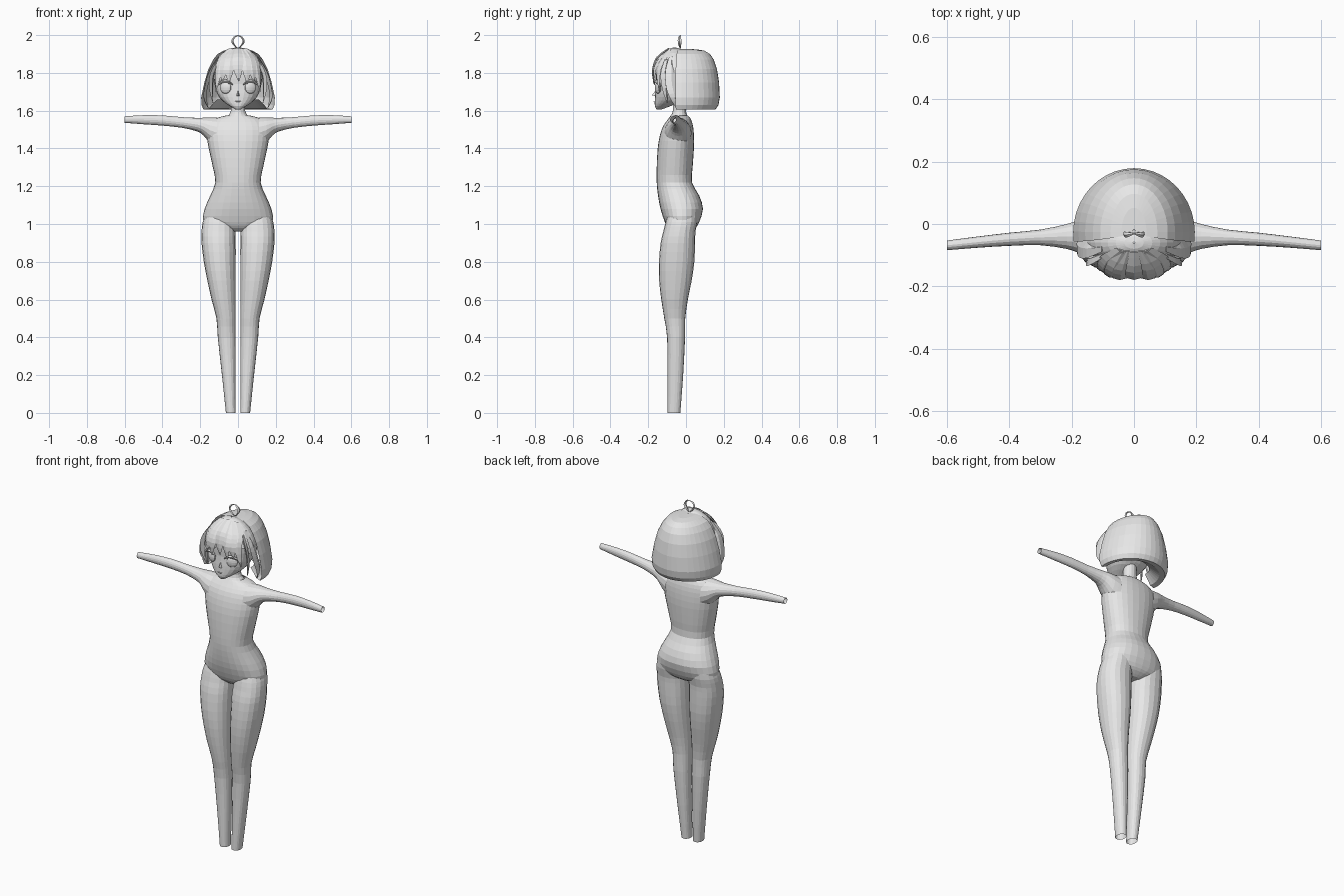
import bpy, bmesh, math
from mathutils import Vector

if "Cube" in bpy.data.objects:
    bpy.data.objects.remove(bpy.data.objects["Cube"])

grey = bpy.data.materials.new("plain_grey")
grey.diffuse_color = (0.8, 0.8, 0.8, 1)
grey.use_nodes = True
grey.node_tree.nodes["Principled BSDF"].inputs["Base Color"].default_value = grey.diffuse_color


def finish(name, bm, mirror=False):
    bmesh.ops.recalc_face_normals(bm, faces=bm.faces)
    me = bpy.data.meshes.new(name)
    bm.to_mesh(me)
    bm.free()
    me.materials.append(grey)
    ob = bpy.data.objects.new(name, me)
    bpy.context.collection.objects.link(ob)
    if mirror:
        ob.modifiers.new("mirror", 'MIRROR')
    return ob


def smooth_rows(rows, steps):
    """Catmull-Rom interpolation between rows of numbers."""
    out = []
    for i in range(len(rows) - 1):
        p0, p1 = rows[max(i - 1, 0)], rows[i]
        p2, p3 = rows[i + 1], rows[min(i + 2, len(rows) - 1)]
        for s in range(steps):
            t = s / steps
            out.append([0.5 * (2 * b + (c - a) * t + (2 * a - 5 * b + 4 * c - d) * t * t
                               + (3 * b - a - 3 * c + d) * t ** 3)
                        for a, b, c, d in zip(p0, p1, p2, p3)])
    out.append(list(rows[-1]))
    return out


def skin(bm, rings, closed=True):
    vs = [[bm.verts.new(p) for p in r] for r in rings]
    n = len(vs[0])
    for a, b in zip(vs, vs[1:]):
        for i in range(n if closed else n - 1):
            j = (i + 1) % n
            bm.faces.new((a[i], a[j], b[j], b[i]))
    return vs


def loft(name, rows, axis='z', n=20, power=2.0, caps=(), mirror=False, steps=2):
    """rows: position, then min and max of the two cross directions."""
    rings = []
    for p, a0, a1, b0, b1 in smooth_rows(rows, steps):
        ring = []
        for i in range(n):
            c, s = math.cos(2 * math.pi * i / n), math.sin(2 * math.pi * i / n)
            u = (a0 + a1) / 2 + (a1 - a0) / 2 * math.copysign(abs(c) ** (2 / power), c)
            v = (b0 + b1) / 2 + (b1 - b0) / 2 * math.copysign(abs(s) ** (2 / power), s)
            ring.append((u, v, p) if axis == 'z' else (p, u, v))
        rings.append(ring)
    bm = bmesh.new()
    vs = skin(bm, rings)
    for c in caps:
        bm.faces.new(vs[c])
    return finish(name, bm, mirror)


def strand(name, pts, widths, across, thick, mirror=False):
    """Tapered flat lock with a diamond section."""
    rows = smooth_rows([list(p) + [w] for p, w in zip(pts, widths)], 3)
    across = Vector(across).normalized()
    rings = []
    for i, r in enumerate(rows):
        p = Vector(r[:3])
        d = Vector(rows[min(i + 1, len(rows) - 1)][:3]) - Vector(rows[max(i - 1, 0)][:3])
        out = d.cross(across).normalized() * thick * min(1, r[3] / max(widths) + 0.1)
        side = across * r[3] / 2
        rings.append([p - side, p + out, p + side, p - out])
    bm = bmesh.new()
    vs = skin(bm, rings)
    bm.faces.new(vs[0])
    bm.faces.new(vs[-1])
    return finish(name, bm, mirror)


# torso with hips, waist, shoulders
torso = [(0.96, .05, -.07, .02), (0.98, .12, -.095, .05), (1.01, .183, -.112, .07),
         (1.08, .177, -.135, .09), (1.15, .147, -.148, .07), (1.22, .12, -.155, .032),
         (1.30, .133, -.155, .035), (1.40, .155, -.15, .042), (1.47, .165, -.138, .042),
         (1.52, .16, -.12, .037), (1.555, .13, -.095, .026), (1.575, .06, -.08, .01)]
loft("torso", [(z, -w, w, a, b) for z, w, a, b in torso], n=28, power=2.2, caps=(0,))

# legs, open at the ankles
loft("legs", [(0, .012, .064, -.097, -.03), (.2, .012, .085, -.097, -.015),
              (.4, .012, .107, -.1, -.005), (.5, .012, .114, -.115, -.004),
              (.6, .012, .14, -.131, .01), (.7, .012, .162, -.142, .03),
              (.8, .012, .181, -.143, .044), (.9, .012, .193, -.134, .048),
              (.96, .014, .193, -.12, .05), (1.01, .016, .187, -.108, .06),
              (1.06, .04, .17, -.09, .06)], n=20, power=2.2, mirror=True)

# arms, open at the wrists
loft("arms", [(.11, -.115, .03, 1.40, 1.565), (.15, -.105, .022, 1.43, 1.565),
              (.18, -.092, .012, 1.466, 1.563), (.215, -.08, 0, 1.49, 1.562),
              (.3, -.068, -.018, 1.51, 1.566), (.4, -.07, -.028, 1.521, 1.575),
              (.5, -.076, -.04, 1.528, 1.576), (.6, -.084, -.053, 1.536, 1.57)],
     axis='x', n=16, mirror=True)

# neck
loft("neck", [(1.555, -.07, .07, -.095, .02), (1.575, -.052, .052, -.08, .006),
              (1.6, -.038, .038, -.07, 0), (1.68, -.036, .036, -.07, 0)], n=16)

# head
head = [(1.606, .012, -.155, -.13), (1.625, .045, -.165, -.08), (1.655, .085, -.165, -.01),
        (1.69, .11, -.163, .03), (1.74, .124, -.158, .06), (1.8, .13, -.16, .07),
        (1.86, .115, -.145, .06), (1.9, .08, -.11, .03)]
loft("head", [(z, -w, w, a, b) for z, w, a, b in head], n=24, power=2.2, caps=(0, -1))

# nose
bm = bmesh.new()
tip = bm.verts.new((0, -.18, 1.682))
base = [bm.verts.new(p) for p in ((-.012, -.158, 1.675), (.012, -.158, 1.675), (0, -.156, 1.715))]
for i in range(3):
    bm.faces.new((base[i], base[(i + 1) % 3], tip))
finish("nose", bm)

# eyes: shallow discs under curved lashes
bm = bmesh.new()
bmesh.ops.create_uvsphere(bm, u_segments=16, v_segments=8, radius=1)
for v in bm.verts:
    x, y, z = v.co
    v.co = (.066 + x * .03, -.148 + y * .014 + x * .009, 1.722 + z * .032)
finish("eyes", bm, True)
strand("upper_lashes", [(.028, -.166, 1.738), (.06, -.169, 1.758), (.092, -.154, 1.75),
                        (.115, -.135, 1.728)], [.006, .016, .016, .006], (0, 0, 1), .006, True)
strand("eyebrows", [(.03, -.168, 1.79), (.065, -.164, 1.797), (.1, -.145, 1.785)],
       [.003, .009, .003], (0, 0, 1), .004, True)
strand("mouth", [(-.016, -.167, 1.65), (0, -.169, 1.648), (.016, -.167, 1.65)],
       [.002, .006, .002], (0, 0, 1), .003)

# back hair: open-fronted bell with a tucked-in lower edge
back = [(1.66, .11, .08), (1.612, .155, .15), (1.606, .183, .184), (1.63, .193, .2),
        (1.67, .195, .207), (1.75, .178, .203), (1.82, .157, .192), (1.87, .132, .175),
        (1.9, .108, .155), (1.918, .075, .125), (1.925, .04, .08), (1.926, .004, .01)]
bm = bmesh.new()
rings = []
for z, rx, ry in back:
    arc = [math.radians(-8 + 196 * i / 22) for i in range(23)]
    rings.append([(rx * math.cos(a), -.028 + ry * math.sin(a), z) for a in arc])
skin(bm, rings, closed=False)
finish("back_hair", bm)

# front hair cap: upper dome over the forehead and temples
bm = bmesh.new()
rings = []
for k in range(9):
    e = math.radians(2 + 87 * k / 8)
    rings.append([(.152 * math.cos(e) * math.cos(a), -.06 + .095 * math.cos(e) * math.sin(a),
                   1.765 + .17 * math.sin(e)) for a in
                  [2 * math.pi * i / 28 for i in range(28)]])
# leave the face open below the hairline
skin(bm, rings)
low = [f for f in bm.faces if f.calc_center_median().z < 1.8 and f.calc_center_median().y < -.1]
bmesh.ops.delete(bm, geom=low, context='FACES')
finish("front_hair", bm)

# fringe locks
strand("fringe_centre", [(0, -.09, 1.93), (0, -.152, 1.88), (0, -.173, 1.82), (.004, -.172, 1.755)],
       [.03, .055, .05, .004], (1, 0, 0), .006)
for i, (x0, x1, x2, y, zt) in enumerate([(.02, .045, .05, -.17, 1.74), (.035, .075, .085, -.162, 1.75),
                                         (.045, .1, .118, -.142, 1.7)]):
    strand("fringe_lock_%d" % i, [(x0, -.085, 1.926), (x1 * .85, y + .025, 1.875),
                                  (x1, y - .004, 1.815), (x2, y, zt)],
           [.03, .052, .045, .004], (1, .35 * i, 0), .006, True)

# side locks framing the face
strand("side_locks", [(.1, -.075, 1.885), (.145, -.08, 1.81), (.168, -.075, 1.73),
                      (.175, -.06, 1.67), (.158, -.05, 1.615)],
       [.03, .06, .065, .055, .006], (-.25, 1, 0), .009, True)
strand("cheek_locks", [(.1, -.1, 1.87), (.135, -.115, 1.8), (.143, -.11, 1.72), (.132, -.1, 1.64)],
       [.03, .045, .04, .004], (-.6, 1, 0), .008, True)

# small looped tuft on the crown
strand("crown_tuft", [(.004, -.03, 1.93), (.022, -.033, 1.95), (.03, -.034, 1.968),
                      (.02, -.034, 1.988), (0, -.03, 1.998)],
       [.006, .016, .02, .016, .006], (.25, 1, 0), .005, True)
